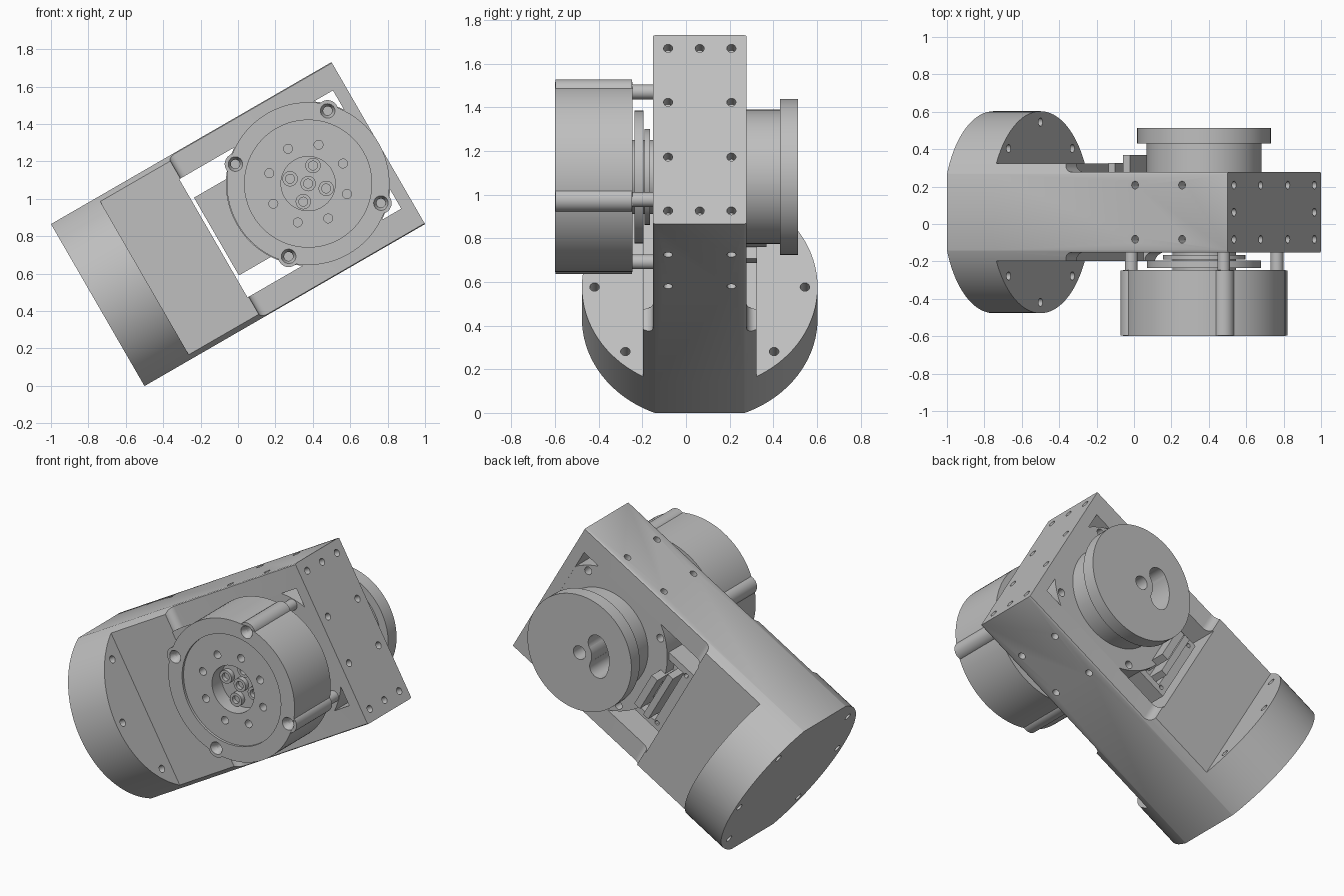
import bpy, bmesh
from math import radians, cos, sin, pi
from mathutils import Matrix

cube = bpy.data.objects.get("Cube")
if cube:
    bpy.data.objects.remove(cube, do_unlink=True)

# One grey for the whole assembly
grey = bpy.data.materials.new("machined_grey")
grey.use_nodes = True
grey.diffuse_color = (0.52, 0.52, 0.52, 1)
grey.node_tree.nodes["Principled BSDF"].inputs["Base Color"].default_value = (0.52, 0.52, 0.52, 1)

# Parts are built level (x along the arm, y depth, z across) and tilted as one
TILT = Matrix.Translation((0, 0, 0.865)) @ Matrix.Rotation(radians(-30), 4, 'Y')
YC = 0.063          # mid-depth of the arm
HUB = 0.433         # distance of the rotary axis along the arm
JOIN = -0.577       # where the end ring meets the housing


def make(name, bm):
    bmesh.ops.recalc_face_normals(bm, faces=bm.faces)
    mesh = bpy.data.meshes.new(name)
    bm.to_mesh(mesh)
    bm.free()
    mesh.materials.append(grey)
    obj = bpy.data.objects.new(name, mesh)
    obj.matrix_world = TILT
    bpy.context.collection.objects.link(obj)
    return obj


def box(name, x, y, z):
    bm = bmesh.new()
    bmesh.ops.create_cube(bm, size=1)
    for v in bm.verts:
        v.co = [lo + (hi - lo) * (c + 0.5) for (lo, hi), c in zip((x, y, z), v.co)]
    return make(name, bm)


def cyl(name, axis, a, b, p, q, r, r_start=None, seg=32):
    """Cylinder from a to b on an axis; p, q are its other two coordinates."""
    bm = bmesh.new()
    bmesh.ops.create_cone(bm, cap_ends=True, segments=seg, depth=b - a,
                          radius1=r_start or r, radius2=r)
    mid = (a + b) / 2
    if axis == 'X':
        m = Matrix.Translation((mid, p, q)) @ Matrix.Rotation(pi / 2, 4, 'Y')
    elif axis == 'Y':
        m = Matrix.Translation((p, mid, q)) @ Matrix.Rotation(-pi / 2, 4, 'X')
    else:
        m = Matrix.Translation((p, q, mid))
    bm.transform(m)
    return make(name, bm)


def prism(name, outline, axis, lo, hi):
    """Extrude an outline: (x, y) along Z or (x, z) along Y."""
    bm = bmesh.new()
    place = (lambda p: (p[0], p[1], lo)) if axis == 'Z' else (lambda p: (p[0], lo, p[1]))
    face = bm.faces.new([bm.verts.new(place(p)) for p in outline])
    ext = bmesh.ops.extrude_face_region(bm, geom=[face])
    step = (0, 0, hi - lo) if axis == 'Z' else (0, hi - lo, 0)
    bmesh.ops.translate(bm, vec=step, verts=[e for e in ext["geom"] if isinstance(e, bmesh.types.BMVert)])
    return make(name, bm)


def combine(obj, tools, operation='DIFFERENCE'):
    for tool in tools:
        mod = obj.modifiers.new("cut", 'BOOLEAN')
        mod.operation, mod.object, mod.solver = operation, tool, 'EXACT'
        bpy.context.view_layer.objects.active = obj
        bpy.ops.object.modifier_apply(modifier=mod.name)
        bpy.data.objects.remove(tool, do_unlink=True)


def around(radius, count, start=0):
    """Points on a circle about the rotary axis."""
    for i in range(count):
        t = radians(start) + 2 * pi * i / count
        yield HUB + radius * cos(t), radius * sin(t)


# End ring: open tube with two flats and bolt holes
ring = cyl("end_ring", 'X', -0.866, JOIN, YC, 0, 0.54, seg=96)
combine(ring, [box("flats", (-1, 0), (-1, 1), (-0.5, 0.5))], 'INTERSECT')
cuts = [cyl("bore", 'X', -1, -0.4, YC, 0, 0.42, seg=72)]
for deg in (0, 45, 135, 180, 225, 315):
    t = radians(deg)
    cuts.append(cyl("hole", 'X', -0.95, -0.5, YC + 0.482 * cos(t), 0.482 * sin(t), 0.022, seg=16))
combine(ring, cuts)

# Housing: a round bar trimmed to a stepped plan with flat sides
cove = [(-0.10 - 0.045 * sin(t), 0.26 - 0.045 * cos(t)) for t in [pi / 2 * (1 - i / 6) for i in range(7)]]
half = [(JOIN, 0.26), (-0.15, 0.26)] + cove + [(0.866, 0.215)]
plan = [(x, YC + w) for x, w in half] + [(x, YC - w) for x, w in reversed(half)]
housing = cyl("housing", 'X', -0.8, 0.95, YC, 0, 0.54, seg=96)
combine(housing, [prism("plan", plan, 'Z', -0.5, 0.5)], 'INTERSECT')

# Inner pocket, motor window, then bolt holes in the long sides and end face
cuts = [box("pocket", (-0.7, -0.2), (YC - 0.2, YC + 0.2), (-0.365, 0.365)),
        box("window", (-0.152, 0.797), (-0.6, 0.7), (-0.365, 0.365))]
for side in (-1, 1):
    for x in (0.295, 0.585):
        for dy in (-0.145, 0.145):
            cuts.append(cyl("hole", 'Z', side * 0.5 - 0.07, side * 0.5 + 0.07, x, YC + dy, 0.021, seg=16))
for z in (-0.43, -0.145, 0.145, 0.43):
    for dy in (-0.145, 0, 0.145):
        if dy or abs(z) > 0.3:
            cuts.append(cyl("hole", 'X', 0.81, 0.95, YC + dy, z, 0.021, seg=16))
combine(housing, cuts)

# Mount plate filling the window, flush with the arms, open at the corners
mount = cyl("mount_plate", 'Y', YC - 0.214, YC + 0.214, HUB, 0, 0.44, seg=64)
combine(mount, [box("trim", (-0.1, 0.798), (-0.5, 0.5), (-0.366, 0.366))], 'INTERSECT')
combine(mount, [cyl("hole", 'Y', 0.15, 0.4, x, z, 0.024, seg=16) for x, z in around(0.405, 4, 45)])

# Servo tray between the mount plate and the housing wall
tray = box("servo_tray", (-0.133, 0.3), (-0.12, 0.26), (-0.24, 0.24))
combine(tray, [box("recess", (-0.075, 0.1), (0.2, 0.4), (-0.2, 0.2))]
        + [cyl("hole", 'Y', 0.19, 0.29, -0.095, z, 0.014, seg=12) for z in (-0.2, 0.2)])
box("servo_rail", (-0.06, -0.02), (0.1, 0.325), (-0.17, 0.17))
box("servo_block", (0.0, 0.045), (0.1, 0.368), (-0.12, 0.12))

# Front drum with four screw bosses
drum = cyl("drum", 'Y', -0.6, -0.245, HUB, 0, 0.435, seg=96)
combine(drum, [cyl("boss", 'Y', -0.597, -0.248, x, z, 0.057) for x, z in around(0.403, 4, 45)], 'UNION')
cuts = [cyl("face_recess", 'Y', -0.7, -0.585, HUB, 0, 0.34, seg=64),
        cyl("centre_pocket", 'Y', -0.7, -0.49, HUB, 0, 0.145, seg=48)]
for x, z in around(0.403, 4, 45):
    cuts.append(cyl("screw_hole", 'Y', -0.7, -0.45, x, z, 0.024, seg=20))
    cuts.append(cyl("countersink", 'Y', -0.602, -0.565, x, z, 0.024, 0.04, seg=24))
cuts += [cyl("hole", 'Y', -0.7, -0.5, x, z, 0.024, seg=16) for x, z in around(0.215, 8)]
combine(drum, cuts)

# Hollow studs in the drum pocket
for i, (x, z) in enumerate([(HUB, 0)] + list(around(0.1, 4, 45))):
    stud = cyl(f"pocket_stud_{i + 1}", 'Y', -0.52, -0.47, x, z, 0.041, seg=24)
    combine(stud, [cyl("hole", 'Y', -0.7, -0.495, x, z, 0.024, seg=20)])

# Posts and stacked plates joining the drum to the mount
for i, (x, z) in enumerate(around(0.403, 4, 45)):
    cyl(f"post_{i + 1}", 'Y', -0.26, -0.05, x, z, 0.034, seg=24)
cyl("bearing_plate", 'Y', -0.235, -0.195, HUB, 0, 0.305, seg=64)
cyl("backing_plate", 'Y', -0.19, -0.165, HUB, 0, 0.22, seg=48)
cyl("spindle", 'Y', -0.3, -0.05, HUB, 0, 0.17, seg=48)

# Rear pulley: neck and flange with a round hole and a curved slot
pulley = cyl("rear_pulley", 'Y', 0.24, 0.44, HUB, 0, 0.308, seg=64)
combine(pulley, [cyl("flange", 'Y', 0.43, 0.513, HUB, 0, 0.358, seg=64)], 'UNION')
SLOT, WIDE = 0.145, 0.06
sweep = [radians(a) for a in range(116, 177, 6)]
arc = [(HUB + (SLOT + WIDE) * cos(t), (SLOT + WIDE) * sin(t)) for t in sweep]
arc += [(HUB + (SLOT - WIDE) * cos(t), (SLOT - WIDE) * sin(t)) for t in reversed(sweep)]
cuts = [cyl("centre_hole", 'Y', 0.28, 0.7, HUB, 0, 0.042, seg=24),
        prism("slot", arc, 'Y', 0.27, 0.7)]
for t in (sweep[0], sweep[-1]):
    cuts.append(cyl("slot_end", 'Y', 0.27, 0.7, HUB + SLOT * cos(t), SLOT * sin(t), WIDE, seg=24))
combine(pulley, cuts)

# Smooth round walls, crisp machined edges
bpy.ops.object.select_all(action='DESELECT')
for obj in bpy.context.scene.objects:
    if obj.type == 'MESH' and grey.name in obj.data.materials:
        obj.select_set(True)
        bpy.context.view_layer.objects.active = obj
bpy.ops.object.shade_smooth_by_angle(angle=radians(30))
